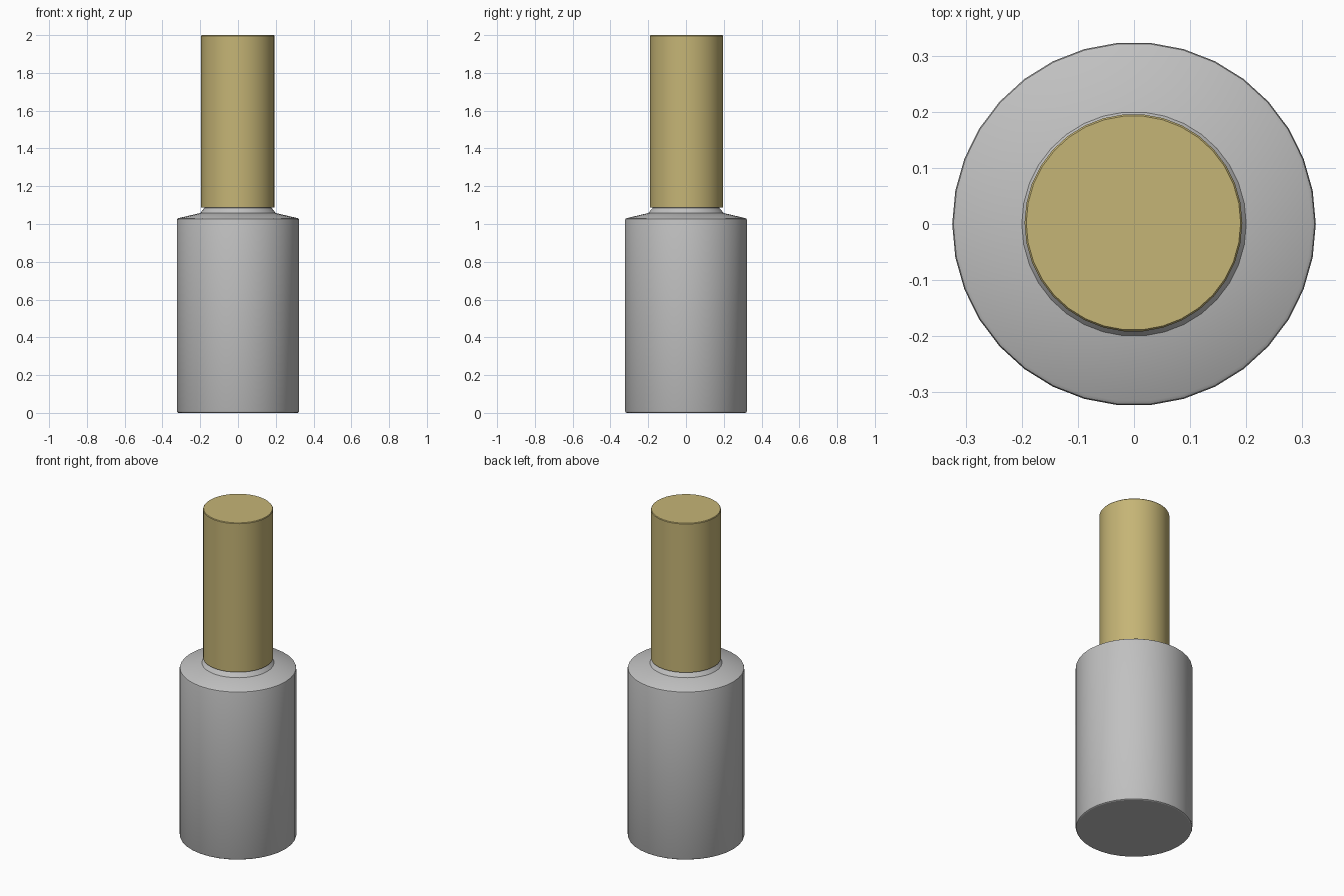
import bpy, math

if "Cube" in bpy.data.objects:
    bpy.data.objects.remove(bpy.data.objects["Cube"])


def material(name, rgb):
    m = bpy.data.materials.new(name)
    m.diffuse_color = (*rgb, 1)
    m.use_nodes = True
    m.node_tree.nodes["Principled BSDF"].inputs["Base Color"].default_value = m.diffuse_color
    return m


def lathe(name, profile, sides, mat, location=(0, 0, 0)):
    """Closed solid turned around z from (radius, height) points."""
    verts, faces = [], []
    for r, z in profile:
        for i in range(sides):
            a = 2 * math.pi * i / sides
            verts.append((r * math.cos(a), r * math.sin(a), z))
    for k in range(len(profile) - 1):
        for i in range(sides):
            j = (i + 1) % sides
            faces.append((k * sides + i, k * sides + j,
                          (k + 1) * sides + j, (k + 1) * sides + i))
    faces.append(tuple(reversed(range(sides))))
    last = (len(profile) - 1) * sides
    faces.append(tuple(range(last, last + sides)))
    mesh = bpy.data.meshes.new(name)
    mesh.from_pydata(verts, [], faces)
    mesh.materials.append(mat)
    ob = bpy.data.objects.new(name, mesh)
    ob.location = location
    bpy.context.collection.objects.link(ob)
    bpy.ops.object.select_all(action='DESELECT')
    ob.select_set(True)
    bpy.context.view_layer.objects.active = ob
    bpy.ops.object.shade_smooth_by_angle(angle=math.radians(30))
    return ob


grey = material("bottle grey", (0.53, 0.53, 0.53))
gold = material("cap gold", (0.56, 0.46, 0.18))

# bottle body: softened base and rim, sloped shoulder, tapered neck
lathe("bottle", [(0.316, 0.0), (0.321, 0.003), (0.324, 0.01),
                 (0.324, 1.02), (0.322, 1.027), (0.316, 1.031),
                 (0.2, 1.058), (0.178, 1.085), (0.178, 1.10)], 34, grey)

# tall cap
lathe("cap", [(0.194, 1.088), (0.194, 1.996), (0.191, 2.0)], 34, gold,
      (-0.001, 0.002, 0))
